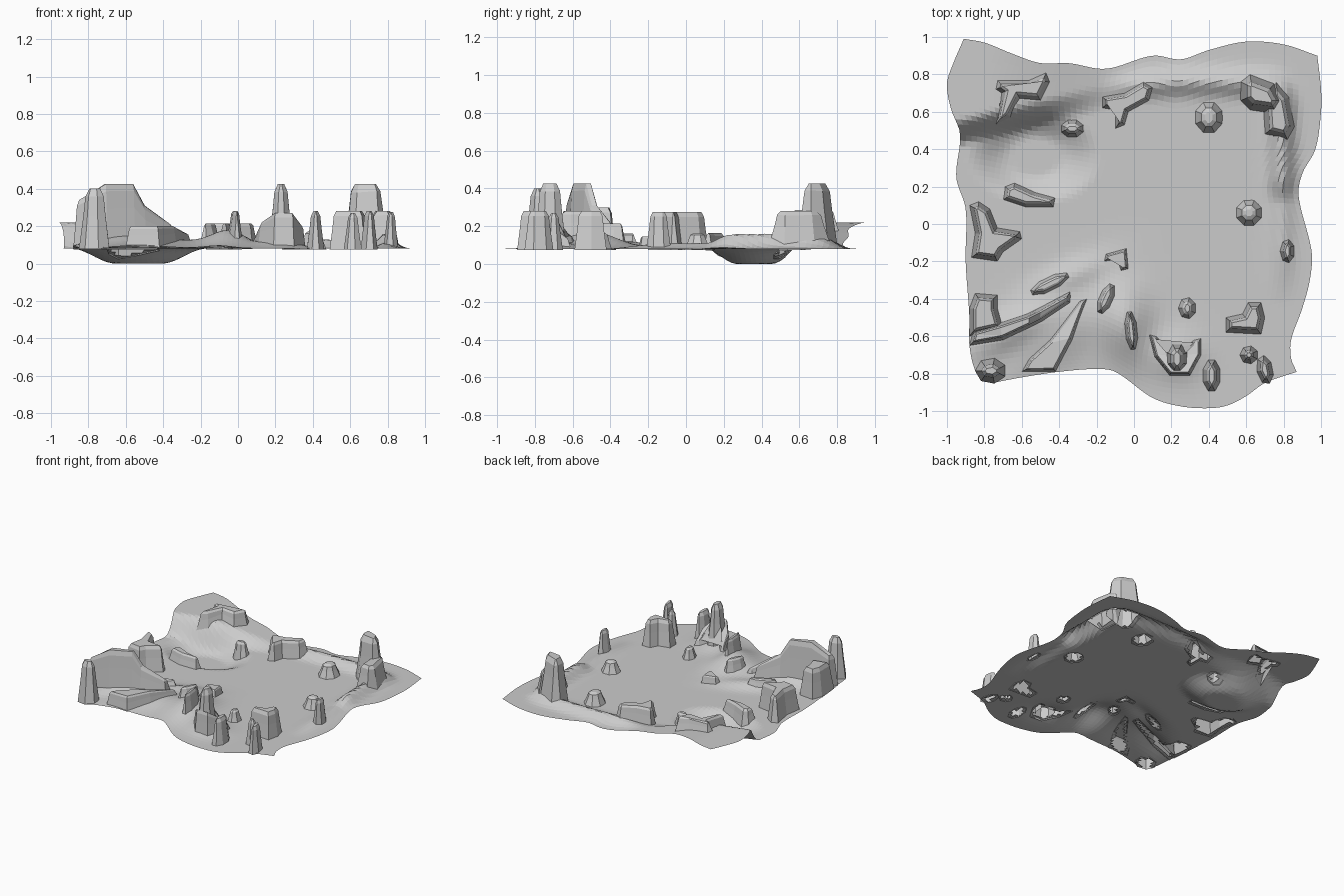
import bpy, bmesh, math
from mathutils import Vector

if "Cube" in bpy.data.objects:
    bpy.data.objects.remove(bpy.data.objects["Cube"])

N = 64
rocks = []   # outlines, used to open the ground sheet below each hollow rock


def sm(a, b, v):
    t = max(0, min(1, (v - a) / (b - a)))
    return t * t * (3 - 2 * t)


def bump(x, y, cx, cy, rx, ry, rot=0):
    c, s = math.cos(rot), math.sin(rot)
    u, v = ((x - cx) * c + (y - cy) * s) / rx, (-(x - cx) * s + (y - cy) * c) / ry
    return math.exp(-(u * u + v * v))


def height(x, y):
    # Corner hill fading along the back, sunken basin, raised rim, front mound and fanned ridges
    line = 0.41 + 0.24 * (x + 0.95)
    hill = sm(line, line + 0.15, y) * (1 - sm(-0.78, 0.05, x))
    d = math.hypot((x + 0.53) / 0.36, (y - 0.36) / 0.26)
    basin = (1 - sm(0.35, 1, d)) * (1 - hill)
    rim_back = math.exp(-((y - 0.76 + 0.1 * (x - 0.4) ** 2) / 0.06) ** 2) * sm(-0.2, 0.1, x) * (1 - sm(0.7, 0.88, x))
    rim_right = math.exp(-((x - 0.79) / 0.06) ** 2) * sm(-0.45, -0.1, y) * (1 - sm(0.62, 0.8, y))
    z = 0.08 + 0.14 * hill - 0.08 * basin + 0.05 * rim_back + (0.03 + 0.05 * sm(0.1, 0.25, y)) * rim_right
    z += 0.095 * bump(x, y, -0.05, -0.53, 0.14, 0.2)
    z += 0.05 * bump(x, y, -0.4, -0.57, 0.3, 0.15, 0.7)
    z += 0.045 * bump(x, y, 0.22, -0.7, 0.14, 0.12)
    z += 0.06 * bump(x, y, -0.64, -0.55, 0.24, 0.09, 0.5)
    z += 0.03 * bump(x, y, -0.35, -0.28, 0.22, 0.07, 0.4)
    return z


def inside(x, y, poly):
    r = False
    for p, q in zip(poly, poly[1:] + poly[:1]):
        if (p[1] > y) != (q[1] > y) and x < (q[0] - p[0]) * (y - p[1]) / (q[1] - p[1]) + p[0]:
            r = not r
    return r


def finish(name, bm):
    me = bpy.data.meshes.new(name)
    bm.normal_update()
    bm.to_mesh(me)
    bm.free()
    ob = bpy.data.objects.new(name, me)
    bpy.context.collection.objects.link(ob)


def offset(poly, d):
    out = []
    n = len(poly)
    for i in range(n):
        a, b, c = (Vector(poly[(i + k) % n][:2]) for k in (-1, 0, 1))
        e, f = (b - a).normalized(), (c - b).normalized()
        n1, n2 = Vector((-e.y, e.x)), Vector((-f.y, f.x))
        m = (n1 + n2).normalized()
        out.append(b + m * d / max(0.6, m.dot(n1)))
    return out


def rock(name, poly, h, inset=0.035):
    """Hollow faceted rock: counter-clockwise outline, stepped in towards a flat cap."""
    bm = bmesh.new()
    rocks.append([p[:2] for p in poly])
    rings = []
    for k, t in ((0, 0), (0.42, 0.55), (0.62, 0.87), (1, 1)):
        ring = []
        for p, q in zip(poly, offset(poly, inset * k)):
            g = height(p[0], p[1]) - 0.006
            top = p[2] if len(p) > 2 else h
            ring.append(bm.verts.new((q.x, q.y, g + (top - g) * t)))
        rings.append(ring)
    n = len(poly)
    for a, b in zip(rings, rings[1:]):
        for i in range(n):
            j = (i + 1) % n
            bm.faces.new((a[i], a[j], b[j], b[i]))
    cap = bm.faces.new(rings[-1])
    bmesh.ops.triangulate(bm, faces=[cap])
    finish(name, bm)


def boulder(name, x, y, rx, ry, h, rot=0, n=7):
    c, s = math.cos(rot), math.sin(rot)
    poly = []
    for i in range(n):
        a = 2 * math.pi * (i + 0.5) / n
        u, v = rx * math.cos(a), ry * math.sin(a)
        poly.append((x + u * c - v * s, y + u * s + v * c))
    rock(name, poly, h, 0.68 * min(rx, ry))


# Large rocks with angular outlines
rock("back_left_rock", [(-.74, .53), (-.66, .57), (-.61, .67), (-.50, .66), (-.45, .76), (-.47, .81),
                        (-.56, .77), (-.73, .77), (-.74, .72), (-.71, .70)], .285)
rock("back_middle_rock", [(-.10, .51), (-.05, .53), (-.03, .60), (.08, .66), (.10, .73), (.05, .76),
                          (-.05, .70), (-.17, .68), (-.17, .62), (-.10, .61)], .215, .025)
rock("back_right_tower", [(.57, .66), (.62, .61), (.76, .59), (.80, .66), (.75, .75), (.62, .80), (.57, .76)],
     .425, .055)
rock("back_right_ledge", [(.70, .48), (.82, .45), (.86, .52), (.83, .68), (.76, .76), (.69, .64)], .28, .045)
rock("left_rock", [(-.87, -.18), (-.73, -.20), (-.70, -.15), (-.60, -.08), (-.61, -.04), (-.73, -.02),
                   (-.77, .08), (-.83, .12), (-.88, .10), (-.85, -.05)], .275)
rock("left_slab", [(-.70, .13), (-.58, .09), (-.43, .09), (-.42, .14), (-.53, .17), (-.64, .22), (-.69, .20)],
     .165, .03)
rock("front_left_wall", [(-.88, -.65, .34), (-.70, -.62, .425), (-.55, -.55, .425), (-.49, -.52, .31),
                         (-.34, -.42, .21), (-.34, -.36, .21), (-.51, -.45, .31), (-.57, -.48, .425),
                         (-.72, -.53, .425), (-.86, -.57, .34)], .3, .025)
rock("front_left_arm", [(-.88, -.60), (-.70, -.56), (-.73, -.45), (-.73, -.38), (-.85, -.37), (-.88, -.45)], .3, .035)
rock("front_right_rock", [(.49, -.58), (.68, -.59), (.70, -.50), (.68, -.42), (.61, -.42), (.58, -.48), (.49, -.50)],
     .28)
rock("spire_collar", [(.08, -.59, .15), (.11, -.71, .22), (.19, -.81, .27), (.30, -.81, .27), (.36, -.70, .2),
                      (.36, -.61, .14), (.32, -.62, .14), (.27, -.67, .25), (.18, -.67, .25), (.12, -.60, .15)],
     .25, .018)
rock("centre_hook_rock", [(-.16, -.20), (-.09, -.19), (-.07, -.25), (-.03, -.24), (-.04, -.13), (-.15, -.16)],
     .145, .015)

# Long ridges fanning out to the front left corner
rock("curved_ridge", [(-.60, -.79, .2), (-.42, -.79, .2), (-.33, -.62, .2), (-.25, -.40, .16),
                      (-.29, -.41, .16), (-.45, -.62, .2), (-.56, -.72, .2)], .2, .02)
boulder("upper_ridge", -.45, -.32, .12, .04, .16, .45, 8)
boulder("short_ridge", -.15, -.40, .09, .04, .215, 1.15, 8)
boulder("thin_fin", -.015, -.57, .035, .11, .28, .1, 8)

# Spires and boulders
boulder("front_spire", .23, -.72, .07, .09, .425, 0, 8)
boulder("corner_spire", -.765, -.785, .085, .07, .40, 0, 7)
boulder("front_fin", .415, -.81, .05, .09, .28, 0, 8)
boulder("right_fin", .82, -.145, .04, .065, .275, 0, 7)
boulder("corner_stone_left", .615, -.70, .05, .05, .27, 0, 7)
boulder("corner_stone_right", .70, -.78, .045, .08, .28, .2, 7)
boulder("plain_boulder_back", .40, .57, .08, .09, .175, 0, 8)
boulder("plain_boulder_right", .615, .06, .075, .075, .165, 0, 8)
boulder("plain_boulder_front", .285, -.45, .05, .06, .165, 0, 7)
boulder("basin_boulder", -.33, .51, .065, .05, .175, 0, 8)

# Wavy outline of the ground, one profile per side
back = [(-.91, .99), (-.8, .97), (-.65, .91), (-.5, .86), (-.35, .86), (-.15, .83), (.1, .9), (.25, .88),
        (.4, .93), (.6, .975), (.8, .96), (.98, .9)]
front = [(-.76, -.85), (-.6, -.82), (-.4, -.79), (-.2, -.775), (-.1, -.79), (.1, -.93),
         (.25, -.975), (.4, -.985), (.5, -.97), (.6, -.92), (.7, -.85), (.87, -.79)]
left = [(-.76, -.85), (-.84, -.8), (-.88, -.65), (-.88, -.5), (-.9, -.2), (-.9, .08), (-.95, .25),
        (-.93, .48), (-.98, .62), (-1, .75), (-.97, .85), (-.91, .99)]
right = [(.87, -.79), (.84, -.72), (.84, -.62), (.9, -.45), (.94, -.3), (.95, -.15),
         (.88, .15), (.9, .27), (.97, .4), (1, .6), (1, .72), (.98, .9)]


def along(pts, t):
    """Point on a smooth curve through pts, spaced by length."""
    vs = [Vector(p) for p in pts]
    lens = [(b - a).length for a, b in zip(vs, vs[1:])]
    d = t * sum(lens)
    for i, l in enumerate(lens):
        if d <= l:
            a, b, s = vs[i], vs[i + 1], d / l
            ta = (b - vs[max(i - 1, 0)]) / (l + (lens[i - 1] if i else 0)) * l
            last = i + 1 == len(lens)
            tb = (vs[min(i + 2, len(vs) - 1)] - a) / (l + (0 if last else lens[i + 1])) * l
            h = s * s * (3 - 2 * s)
            return a * (1 - h) + b * h + ta * (s * (1 - s) ** 2) - tb * (s * s * (1 - s))
        d -= l
    return vs[-1]


# Ground sheet blended between its four edges
bm = bmesh.new()
grid = []
for i in range(N + 1):
    u = i / N
    f, b = along(front, u), along(back, u)
    row = []
    for j in range(N + 1):
        v = j / N
        l, r = along(left, v), along(right, v)
        corners = ((Vector(front[0]) * (1 - u) + Vector(front[-1]) * u) * (1 - v)
                   + (Vector(back[0]) * (1 - u) + Vector(back[-1]) * u) * v)
        p = f * (1 - v) + b * v + l * (1 - u) + r * u - corners
        row.append(bm.verts.new((p.x, p.y, height(p.x, p.y))))
    grid.append(row)
for i in range(N):
    for j in range(N):
        q = (grid[i][j], grid[i + 1][j], grid[i + 1][j + 1], grid[i][j + 1])
        if not any(all(inside(w.co.x, w.co.y, o) for w in q) for o in rocks):
            bm.faces.new(q)
bmesh.ops.delete(bm, geom=[w for w in bm.verts if not w.link_faces], context='VERTS')
finish("ground", bm)
